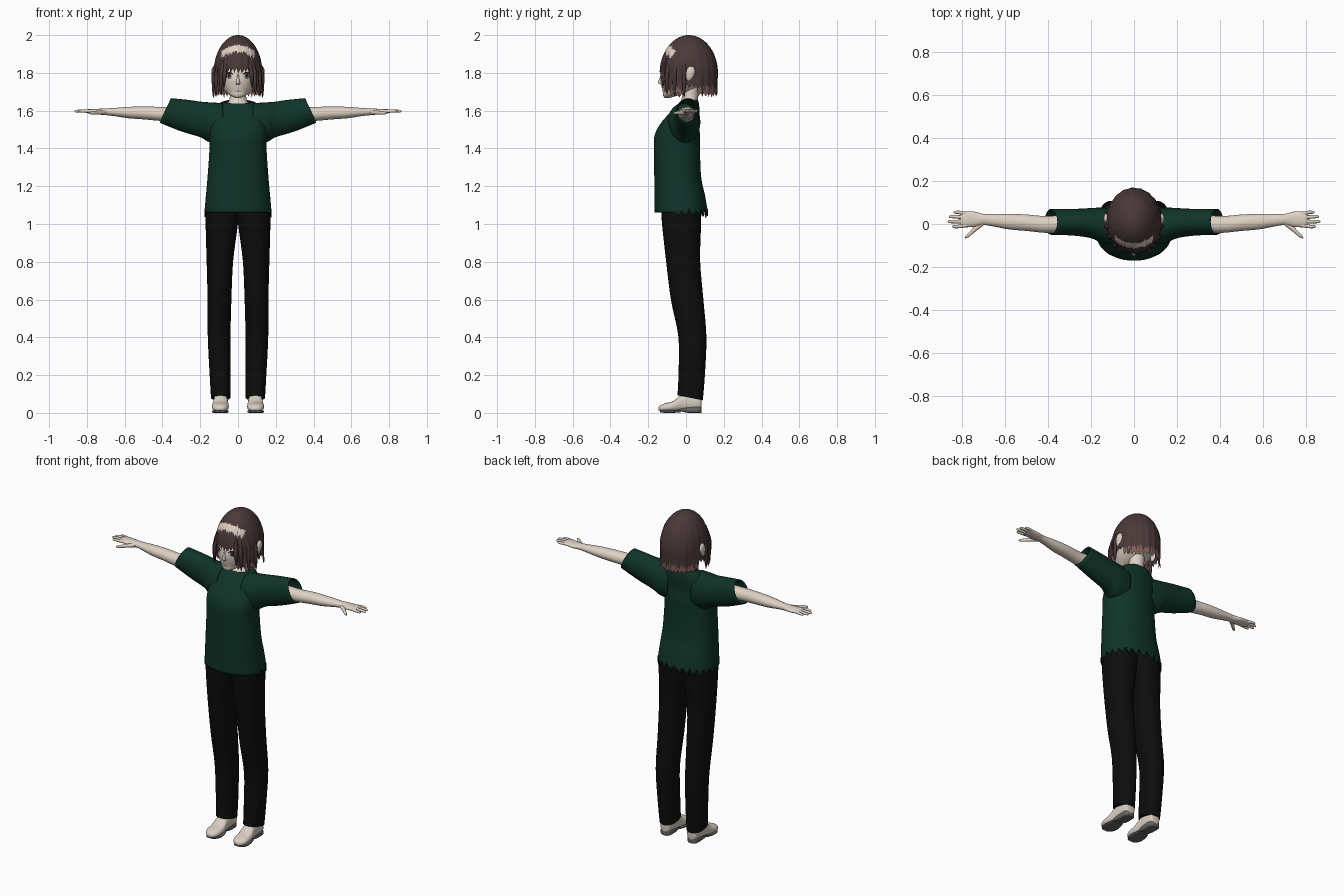
import bpy, bmesh, math, random
from mathutils import Vector
from mathutils.bvhtree import BVHTree

random.seed(4)
if "Cube" in bpy.data.objects:
    bpy.data.objects.remove(bpy.data.objects["Cube"])


def material(name, rgb):
    m = bpy.data.materials.new(name)
    m.use_nodes = True
    m.diffuse_color = (*rgb, 1)
    m.node_tree.nodes["Principled BSDF"].inputs["Base Color"].default_value = (*rgb, 1)
    return m


SKIN = material("skin", (0.74, 0.64, 0.55))
HAIR = material("brown hair", (0.07, 0.04, 0.04))
TIPS = material("rosy hair tips", (0.22, 0.115, 0.1))
SHIRT = material("dark green cloth", (0.005, 0.034, 0.022))
PANTS = material("black cloth", (0.004, 0.004, 0.004))
SHOE = material("cream leather", (0.7, 0.62, 0.54))
SOLE = material("grey sole", (0.13, 0.13, 0.125))
DARK = material("dark lash", (0.02, 0.014, 0.014))
IRIS = material("grey iris", (0.16, 0.14, 0.14))
LIPS = material("lips", (0.42, 0.24, 0.2))
made = []


def finish(bm, name, mats, mirror=False, thick=0):
    me = bpy.data.meshes.new(name)
    bm.to_mesh(me)
    bm.free()
    ob = bpy.data.objects.new(name, me)
    bpy.context.collection.objects.link(ob)
    for m in mats:
        me.materials.append(m)
    if thick:
        mod = ob.modifiers.new("thickness", "SOLIDIFY")
        mod.thickness = thick
    if mirror:
        ob.modifiers.new("mirror", "MIRROR")
    made.append(ob)
    return ob


def smooth_rings(rings, steps):
    """Catmull-Rom interpolation between key rings."""
    rings = [tuple(r) + (0,) * (6 - len(r)) for r in rings]
    out = []
    for i in range(len(rings) - 1):
        a, b, c, d = (rings[min(max(i + k, 0), len(rings) - 1)] for k in (-1, 0, 1, 2))
        for s in range(steps):
            t = s / steps
            out.append([q + t * ((r - p) / 2 + t * ((2 * p - 5 * q + 4 * r - s2) / 2
                        + t * (3 * q - 3 * r + s2 - p) / 2)) for p, q, r, s2 in zip(a, b, c, d)])
    return out + [rings[-1]]


def loft(axis, rings, segs=32, power=2.0, caps=True, steps=4):
    """Rings: place on axis, centre u, centre v, half u, half v, tilt along v."""
    bm = bmesh.new()
    loops = []
    for p, cu, cv, hu, hv, tilt in smooth_rings(rings, steps):
        loop = []
        for k in range(segs):
            a = math.tau * k / segs
            u, v = (math.copysign(abs(f) ** (2 / power), f) for f in (math.cos(a), math.sin(a)))
            w = p + tilt * v * hv
            u, v = cu + u * hu, cv + v * hv
            loop.append(bm.verts.new({"x": (w, u, v), "y": (u, w, v), "z": (u, v, w)}[axis]))
        loops.append(loop)
    for lo, hi in zip(loops, loops[1:]):
        for k in range(segs):
            n = (k + 1) % segs
            bm.faces.new((lo[k], lo[n], hi[n], hi[k]))
    if caps:
        bm.faces.new(loops[0])
        bm.faces.new(loops[-1])
    bmesh.ops.recalc_face_normals(bm, faces=bm.faces)
    bm.verts.ensure_lookup_table()
    return bm


# Head, nose, neck and ears
head = loft("z", [(1.667, 0, -.1, .012, .012), (1.68, 0, -.083, .04, .038), (1.7, 0, -.055, .064, .068),
                  (1.73, 0, -.03, .088, .1), (1.77, 0, -.01, .104, .125), (1.82, 0, .004, .111, .13),
                  (1.88, 0, .01, .1, .12), (1.93, 0, .012, .08, .095), (1.96, 0, .012, .04, .05)], segs=40)
face_tree = BVHTree.FromBMesh(head)
finish(head, "head", [SKIN])
finish(loft("z", [(1.738, 0, -.128, .011, .008), (1.75, 0, -.135, .01, .014), (1.775, 0, -.131, .006, .008),
                  (1.8, 0, -.128, .004, .004)], segs=12), "nose", [SKIN])
finish(loft("z", [(1.56, 0, .01, .1, .05), (1.63, 0, .01, .068, .048), (1.66, 0, .02, .045, .043),
                  (1.75, 0, .025, .042, .045)], segs=24), "neck", [SKIN])
finish(loft("z", [(1.75, .118, .015, .006, .008), (1.77, .124, .018, .012, .017), (1.8, .128, .024, .013, .024),
                  (1.825, .128, .026, .01, .018), (1.835, .126, .026, .004, .006)], segs=16),
       "ears", [SKIN], mirror=True)


# Painted face details, laid on the face surface
def decal(name, x, z, w, h, mat, lift, mirror=True, bend=0.0):
    bm = bmesh.new()

    def point(u, v):
        px, pz = x + u * w, z + v * h - bend * u * u
        hit = face_tree.ray_cast(Vector((px, -1, pz)), Vector((0, 1, 0)))[0]
        return bm.verts.new((px, hit.y - lift, pz))
    centre = point(0, 0)
    rim = [point(math.cos(math.tau * k / 20), math.sin(math.tau * k / 20)) for k in range(20)]
    for k in range(20):
        bm.faces.new((centre, rim[k], rim[(k + 1) % 20]))
    finish(bm, name, [mat], mirror=mirror)


decal("irises", .047, 1.784, .014, .017, IRIS, .002)
decal("pupils", .047, 1.786, .007, .01, DARK, .003)
decal("lashes", .047, 1.8, .024, .005, DARK, .004, bend=.008)
decal("brows", .047, 1.826, .022, .003, HAIR, .002, bend=.005)
decal("mouth", 0, 1.703, .016, .003, LIPS, .002, mirror=False)


# Bobbed hair: a shell whose lower edge depends on the direction from the front
def hair_bottom(deg, k):
    jag = (k % 3) * .011 + random.uniform(0, .012)
    if deg < 34:
        return 1.795 + jag
    if deg < 50:
        return 1.69 + jag
    if 82 < deg < 108:
        return 1.715 + jag
    return 1.668 + jag


bm = bmesh.new()
COLS, ROWS = 120, 44
top = bm.verts.new((0, .015, 2))
grid = []
for k in range(COLS):
    a = math.tau * k / COLS
    deg = abs((math.degrees(a) + 180) % 360 - 180)
    low = hair_bottom(deg, k)
    lump = 1 + .012 * math.sin(a * 20)
    column = []
    for r in range(1, ROWS + 1):
        t = r / ROWS
        z = 2 - (2 - low) * (1 - math.cos(t * math.pi / 2)) ** .9
        s = math.sqrt(max(0, 1 - (max(z - 1.8, 0) / .2) ** 2))
        s *= 1 + (lump - 1) * t + .05 * max(0, 1.8 - z) / .13 * (1 if deg < 120 else -.6)
        column.append(bm.verts.new((.128 * s * math.sin(a), .015 - .153 * s * math.cos(a), z)))
    grid.append(column)
for k in range(COLS):
    c, n = grid[k], grid[(k + 1) % COLS]
    bm.faces.new((top, c[0], n[0]))
    fringe = random.uniform(-.008, .008)
    for r in range(ROWS - 1):
        f = bm.faces.new((c[r], c[r + 1], n[r + 1], n[r]))
        mid = f.calc_center_median()
        arc = mid.z + .03 * (mid.x / .085) ** 2
        if mid.y < -.03 and abs(mid.x) < .088 and 1.913 + fringe < arc < 1.947:
            f.material_index = 2          # bare parting above the fringe
        elif mid.z < 1.715 + fringe * 2 and mid.y > -.08:
            f.material_index = 1
bmesh.ops.recalc_face_normals(bm, faces=bm.faces)
finish(bm, "hair", [HAIR, TIPS, SKIN])

# Loose locks framing the face
for x, y, tip in ((.07, -.122, 1.72), (.088, -.1, 1.685), (.112, -.06, 1.675), (.126, -.01, 1.67)):
    finish(loft("z", [(tip, x + .004, y, .002, .002), (tip + .04, x + .003, y, .008, .008),
                      (1.8, x, y, .012, .012), (1.88, x * .85, y * .85, .006, .006)], segs=8),
           "face_lock", [HAIR], mirror=True)

# Shirt body with ragged hem
torso = loft("z", [(1.06, 0, -.025, .178, .141), (1.15, 0, -.033, .17, .134), (1.25, 0, -.044, .161, .124),
                   (1.4, 0, -.048, .151, .122), (1.47, 0, -.046, .153, .12), (1.53, 0, -.034, .15, .102),
                   (1.6, 0, -.002, .132, .074), (1.638, 0, .008, .1, .058, .15), (1.648, 0, .01, .072, .05, .2)],
             segs=72, power=2.3, caps=False)
for k in range(72):
    v = torso.verts[k]
    if v.co.y > -.06:
        v.co.z += (.022, -.004, -.022)[k % 3] + random.uniform(-.006, .006)
finish(torso, "shirt_body", [SHIRT], thick=.004)

# Sleeves with slanted openings
finish(loft("x", [(.08, -.015, 1.53, .085, .11), (.15, -.006, 1.538, .082, .106), (.2, .004, 1.554, .07, .094),
                  (.28, .008, 1.573, .062, .084, -.2), (.385, .01, 1.601, .06, .065, -.45)],
            caps=False), "sleeves", [SHIRT], mirror=True, thick=.005)

# Arms and hands
finish(loft("x", [(.3, .002, 1.58, .042, .04), (.41, -.002, 1.583, .039, .037), (.5, .006, 1.588, .038, .034),
                  (.58, .011, 1.59, .036, .03), (.66, .018, 1.593, .028, .021), (.7, .021, 1.594, .026, .018),
                  (.74, .022, 1.595, .035, .015), (.785, .021, 1.597, .036, .012), (.805, .021, 1.597, .03, .008)],
            segs=24), "arms", [SKIN], mirror=True)
for base, tip, end in ((-.006, -.012, .845), (.012, .011, .865), (.03, .034, .86), (.046, .054, .838)):
    finish(loft("x", [(.775, base, 1.597, .009, .009), (end - .025, tip, 1.598, .008, .008),
                      (end - .006, tip, 1.597, .006, .006), (end, tip, 1.597, .002, .002)], segs=10),
           "finger", [SKIN], mirror=True)
finish(loft("x", [(.7, .006, 1.592, .014, .012), (.735, -.02, 1.59, .014, .011), (.765, -.048, 1.588, .011, .009),
                  (.782, -.061, 1.587, .006, .006), (.786, -.064, 1.587, .002, .002)], segs=12),
       "thumbs", [SKIN], mirror=True)

# Trouser legs, meeting at the crotch
finish(loft("z", [(.08, .092, .022, .051, .067, -.2), (.2, .095, .03, .055, .07), (.4, .1, .034, .06, .074),
                  (.6, .098, .006, .063, .086), (.8, .096, -.015, .07, .09), (.98, .087, -.023, .084, .102),
                  (1.06, .083, -.025, .088, .105), (1.14, .08, -.025, .085, .1)], power=2.3),
       "trouser_legs", [PANTS], mirror=True)

# Shoes, soles and heels
finish(loft("y", [(.082, .091, .05, .015, .02), (.074, .091, .055, .031, .043), (.03, .091, .058, .037, .048),
                  (-.02, .092, .054, .038, .046), (-.065, .093, .036, .044, .028), (-.11, .094, .029, .043, .022),
                  (-.135, .094, .025, .03, .016), (-.146, .094, .022, .012, .008)], power=2.4),
       "shoes", [SHOE], mirror=True)
finish(loft("y", [(-.03, .093, .009, .034, .006), (-.07, .093, .007, .043, .007), (-.11, .094, .007, .042, .007),
                  (-.138, .094, .009, .024, .006)], power=4), "soles", [SOLE], mirror=True)
finish(loft("y", [(.081, .091, .017, .022, .017), (.065, .091, .017, .034, .017), (.012, .091, .017, .034, .017),
                  (-.035, .093, .018, .03, .008)], power=4), "heels", [SOLE], mirror=True)

# Smooth shading with sharp creases kept
bpy.ops.object.select_all(action="DESELECT")
for ob in made:
    ob.select_set(True)
bpy.context.view_layer.objects.active = made[0]
bpy.ops.object.shade_smooth_by_angle(angle=math.radians(45))
